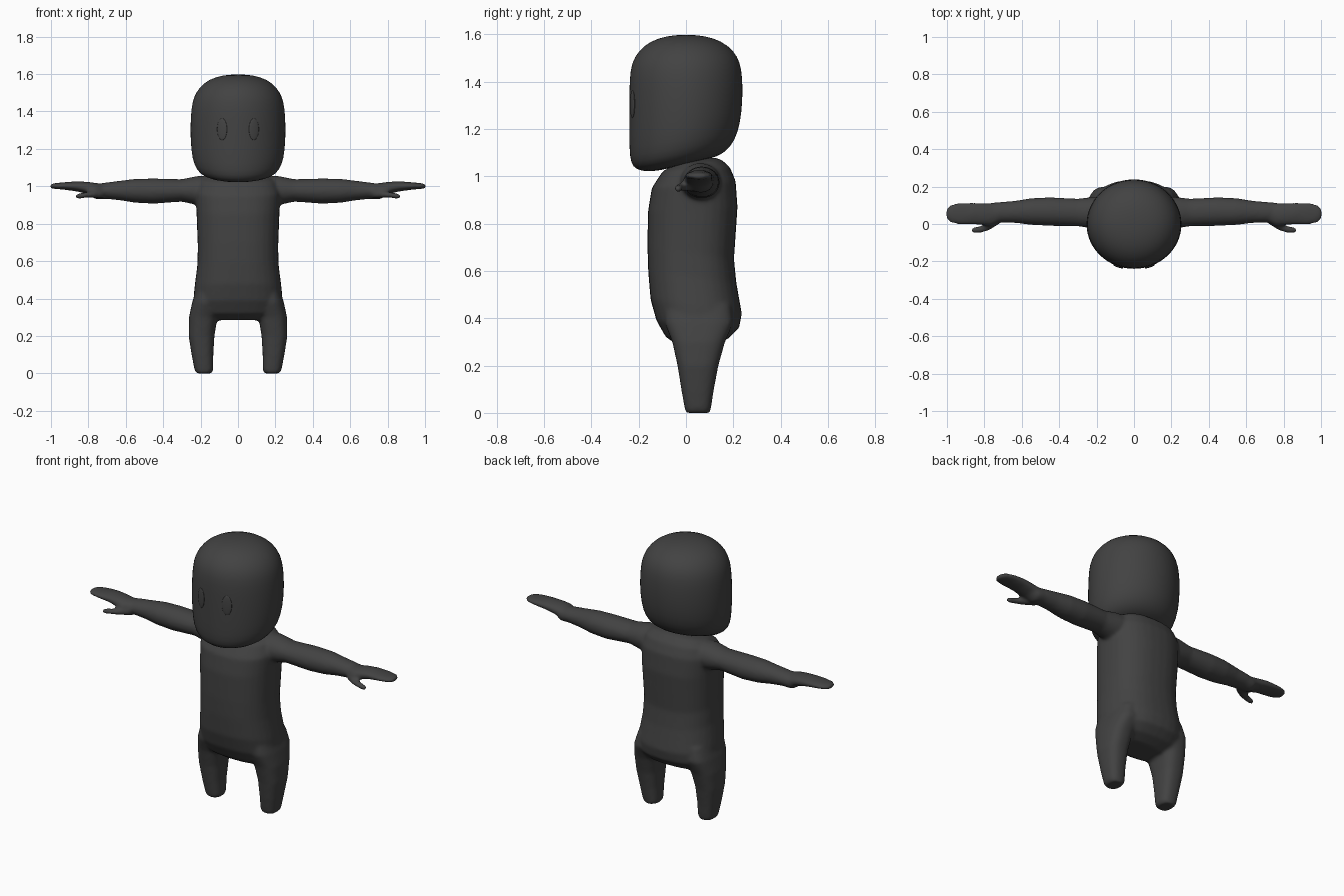
import bpy, bmesh, math
from mathutils import Vector, Matrix

cube = bpy.data.objects.get("Cube")
if cube:
    bpy.data.objects.remove(cube, do_unlink=True)

grey = bpy.data.materials.new("dark_grey")
grey.use_nodes = True
GREY = (0.055, 0.055, 0.055, 1)
grey.diffuse_color = GREY
bsdf = next(n for n in grey.node_tree.nodes if n.type == 'BSDF_PRINCIPLED')
bsdf.inputs["Base Color"].default_value = GREY


def add_object(name, bm):
    bmesh.ops.recalc_face_normals(bm, faces=bm.faces)
    mesh = bpy.data.meshes.new(name)
    bm.to_mesh(mesh)
    bm.free()
    mesh.materials.append(grey)
    mesh.polygons.foreach_set("use_smooth", [True] * len(mesh.polygons))
    obj = bpy.data.objects.new(name, mesh)
    bpy.context.collection.objects.link(obj)
    return obj


def loft(bm, rings, power=2.0, segments=32):
    """Skin closed rings, each given as centre, half axis u, half axis v."""
    def bend(t):
        return math.copysign(abs(t) ** (2 / power), t)
    loops = []
    for c, u, v in rings:
        angles = [2 * math.pi * i / segments for i in range(segments)]
        loops.append([bm.verts.new(Vector(c) + Vector(u) * bend(math.cos(a))
                                   + Vector(v) * bend(math.sin(a))) for a in angles])
    for a, b in zip(loops, loops[1:]):
        for i in range(segments):
            j = (i + 1) % segments
            bm.faces.new((a[i], a[j], b[j], b[i]))
    bm.faces.new(loops[0])
    bm.faces.new(loops[-1])


def upright(rows, x=0):
    """Rows: front y, front z, back y, back z, half width."""
    return [((x, (fy + by) / 2, (fz + bz) / 2), (w, 0, 0),
             (0, (by - fy) / 2, (bz - fz) / 2)) for fy, fz, by, bz, w in rows]


def sideways(rows, s):
    """Rows: x, front y, back y, bottom z, top z."""
    return [((s * x, (f + b) / 2, (lo + hi) / 2), (0, (b - f) / 2, 0),
             (0, 0, (hi - lo) / 2)) for x, f, b, lo, hi in rows]


# Head: flat chin tilted up toward the neck, domed top
head_rows = [
    (-.12, 1.02, .08, 1.07, .10), (-.19, 1.021, .13, 1.083, .165),
    (-.226, 1.038, .17, 1.105, .207), (-.239, 1.08, .207, 1.15, .237),
    (-.241, 1.16, .23, 1.22, .252), (-.241, 1.30, .241, 1.32, .257),
    (-.24, 1.42, .24, 1.42, .251), (-.23, 1.48, .23, 1.48, .237),
    (-.203, 1.53, .205, 1.53, .207), (-.15, 1.573, .15, 1.573, .155),
    (-.08, 1.594, .08, 1.594, .08), (-.02, 1.598, .02, 1.598, .02)]
bm = bmesh.new()
loft(bm, upright(head_rows))
head = add_object("head", bm)
head.modifiers.new("rounding", 'SUBSURF').levels = 1
head.modifiers["rounding"].render_levels = 1

# Eyes: thin oval plates following the curve of the face
for s, side in ((1, "left"), (-1, "right")):
    bm = bmesh.new()
    turn = Matrix.Rotation(s * math.radians(19), 4, 'Z')
    place = Matrix.Translation((s * .085, -.2265, 1.305))
    bmesh.ops.create_uvsphere(bm, u_segments=24, v_segments=16, radius=1,
                              matrix=place @ turn @ Matrix.Diagonal((.028, .006, .058, 1)))
    add_object(side + "_eye", bm)

# Torso
bm = bmesh.new()
torso_rows = [
    (-.03, .285, .12, .285, .16), (-.085, .32, .18, .315, .215),
    (-.125, .39, .225, .36, .238), (-.15, .48, .236, .42, .234),
    (-.16, .60, .213, .55, .218), (-.163, .70, .203, .65, .215),
    (-.161, .85, .218, .87, .222), (-.145, .95, .21, .98, .228),
    (-.10, 1.02, .185, 1.04, .205), (-.05, 1.05, .15, 1.07, .16),
    (.02, 1.07, .12, 1.08, .08)]
loft(bm, upright(torso_rows), 2.4)

leg_rows = [
    (0, 0, .10, 0, .040), (-.005, .015, .105, .015, .050),
    (-.02, .10, .118, .10, .058), (-.036, .20, .137, .20, .069),
    (-.058, .30, .165, .30, .076), (-.09, .38, .20, .38, .08),
    (-.09, .46, .19, .46, .07)]
leg_x = [.182, .182, .190, .195, .186, .165, .15]
arm_rows = [
    (.10, -.03, .15, .90, 1.06), (.22, -.025, .145, .90, 1.055),
    (.30, -.012, .135, .918, 1.038), (.45, -.01, .143, .907, 1.042),
    (.55, -.005, .138, .912, 1.04), (.63, .005, .125, .925, 1.03),
    (.71, .008, .118, .933, 1.02), (.76, .01, .115, .93, 1.012),
    (.79, .02, .10, .95, 1.0)]
hand_rows = [
    (.70, .02, .10, .95, 1.01), (.76, -.012, .112, .945, 1.018),
    (.80, -.008, .112, .957, 1.024), (.86, -.003, .115, .972, 1.027),
    (.93, -.004, .115, .982, 1.022), (.98, .005, .105, .986, 1.017),
    (1.0, .025, .085, .989, 1.013), (1.006, .04, .07, .992, 1.01)]
thumb_rows = [
    (.72, .00, .05, .935, .985), (.77, -.032, .02, .937, .977),
    (.81, -.046, -.006, .938, .97), (.85, -.05, -.016, .933, .963),
    (.872, -.044, -.022, .936, .958)]
for s in (1, -1):
    leg = upright(leg_rows)
    loft(bm, [((s * x, c[1], c[2]), u, v) for x, (c, u, v) in zip(leg_x, leg)], 2.6)
    loft(bm, sideways(arm_rows, s))
    loft(bm, sideways(hand_rows, s))
    loft(bm, sideways(thumb_rows, s))

# Fuse torso and limbs into one soft skin
body = add_object("body", bm)
fuse = body.modifiers.new("fuse", 'REMESH')
fuse.mode = 'VOXEL'
fuse.voxel_size = .009
fuse.use_smooth_shade = True
soften = body.modifiers.new("soften", 'SMOOTH')
soften.factor = .5
soften.iterations = 10
